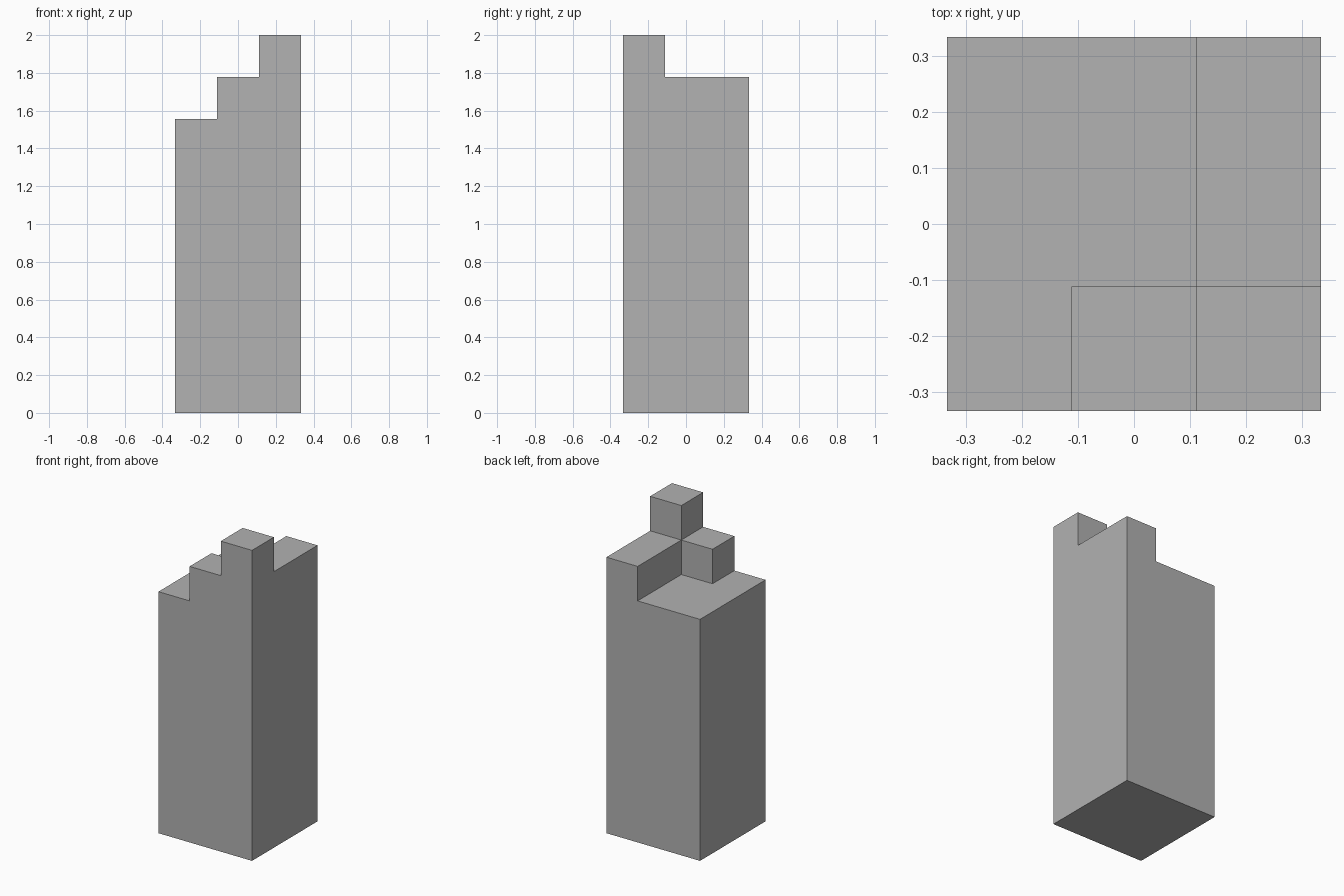
import bpy
import bmesh

cube = bpy.data.objects.get("Cube")
if cube:
    bpy.data.objects.remove(cube, do_unlink=True)

CELL = 2 / 9          # size of one block
HALF = CELL / 2
SIDE = 3 * CELL
BASE = 7 * CELL       # height of the lowest level

grey = bpy.data.materials.new("stone_grey")
grey.use_nodes = True
colour = (0.445, 0.445, 0.445, 1)
grey.diffuse_color = colour
grey.node_tree.nodes["Principled BSDF"].inputs["Base Color"].default_value = colour


def raise_tops(bm, level, chosen):
    """Extrude the chosen top faces at this level up by one block."""
    bm.normal_update()
    faces = []
    for f in bm.faces:
        c = f.calc_center_median()
        if f.normal.z > 0.9 and abs(c.z - level) < 0.01 and chosen(c):
            faces.append(f)
    new = bmesh.ops.extrude_face_region(bm, geom=faces)["geom"]
    verts = [v for v in new if isinstance(v, bmesh.types.BMVert)]
    bmesh.ops.translate(bm, verts=verts, vec=(0, 0, CELL))


# Square column standing on the ground
bm = bmesh.new()
bmesh.ops.create_cube(bm, size=1)
bmesh.ops.scale(bm, verts=bm.verts, vec=(SIDE, SIDE, BASE))
bmesh.ops.translate(bm, verts=bm.verts, vec=(0, 0, BASE / 2))

# Cut along the block lines
for point, normal in (((-HALF, 0, 0), (1, 0, 0)),
                      ((HALF, 0, 0), (1, 0, 0)),
                      ((0, -HALF, 0), (0, 1, 0))):
    bmesh.ops.bisect_plane(bm, geom=bm.verts[:] + bm.edges[:] + bm.faces[:],
                           plane_co=point, plane_no=normal)

# Middle step along the front and left, then the tall corner block
raise_tops(bm, BASE, lambda c: c.x > HALF or (c.x > -HALF and c.y < -HALF))
raise_tops(bm, BASE + CELL, lambda c: c.x > HALF and c.y < -HALF)

# Merge flat neighbouring faces
bmesh.ops.dissolve_limit(bm, angle_limit=0.01, verts=bm.verts[:], edges=bm.edges[:])
bmesh.ops.recalc_face_normals(bm, faces=bm.faces[:])

mesh = bpy.data.meshes.new("stepped_column")
bm.to_mesh(mesh)
bm.free()
mesh.materials.append(grey)
column = bpy.data.objects.new("stepped_column", mesh)
bpy.context.collection.objects.link(column)
